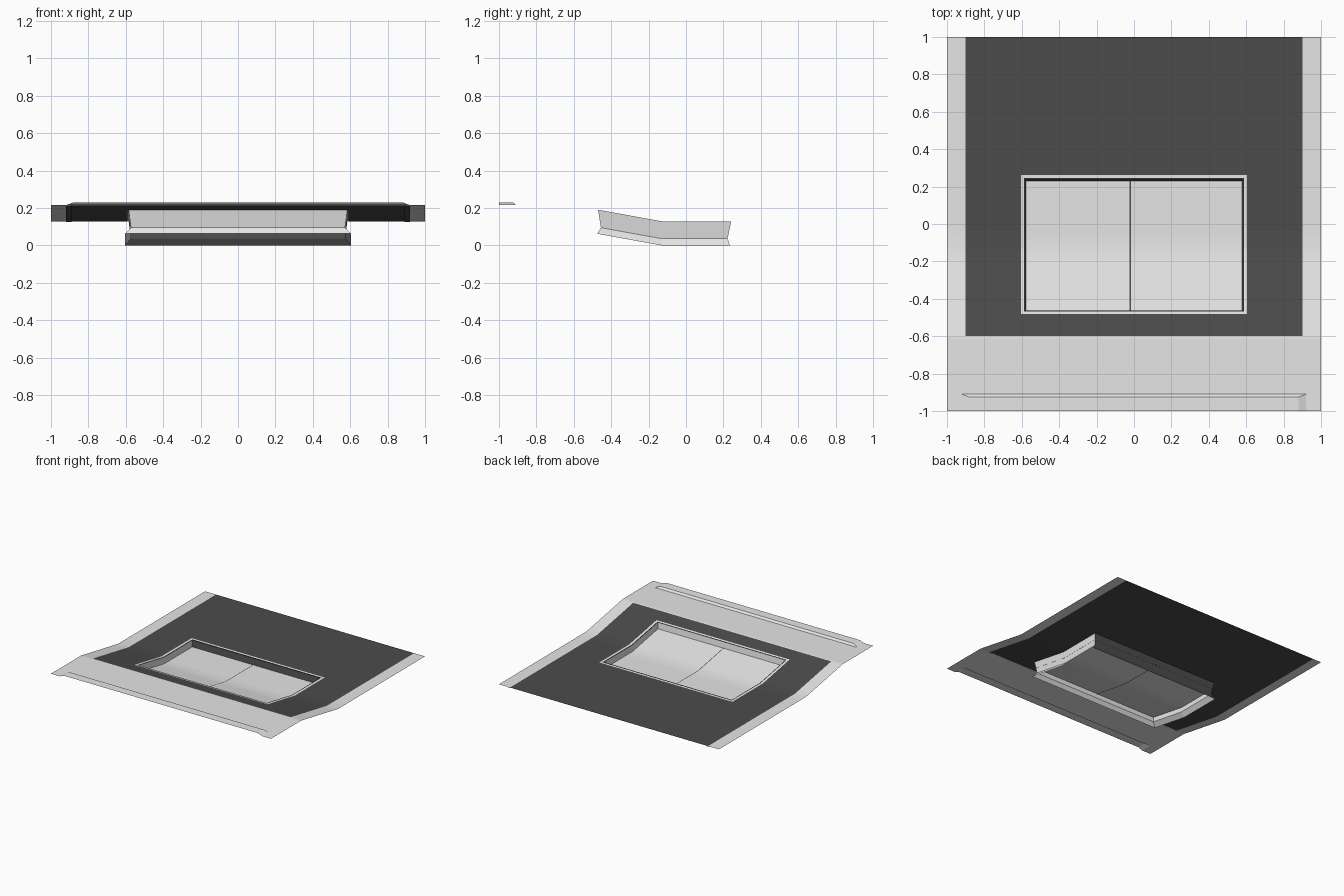
import bpy, bmesh, math

old = bpy.data.objects.get("Cube")
if old:
    bpy.data.objects.remove(old)


def material(name, value):
    m = bpy.data.materials.new(name)
    m.use_nodes = True
    colour = (value, value, value, 1)
    m.diffuse_color = colour
    m.node_tree.nodes["Principled BSDF"].inputs["Base Color"].default_value = colour
    return m


LIGHT = material("light grey", 0.79)
DARK = material("dark grey", 0.072)
BLACK = material("near black", 0.03)
MATS = [LIGHT, DARK, BLACK]

BEND, CREST, LOW, HIGH = -0.13, -0.61, 0.128, 0.215
FLOOR = -0.05


def level(y):
    """Height of the bent sheet at depth y."""
    t = min(max((BEND - y) / (BEND - CREST), 0), 1)
    return LOW + (HIGH - LOW) * t


def finish(name, bm, smooth=False):
    mesh = bpy.data.meshes.new(name)
    bm.to_mesh(mesh)
    bm.free()
    for m in MATS:
        mesh.materials.append(m)
    obj = bpy.data.objects.new(name, mesh)
    bpy.context.collection.objects.link(obj)
    for p in mesh.polygons:
        p.use_smooth = smooth
    return obj


def grid(name, xs, ys, offset, rule):
    """Bent sheet; rule gives a material index, or None for a hole."""
    bm = bmesh.new()
    rows = [[bm.verts.new((x, y, level(y) + offset)) for x in xs] for y in ys]
    for j in range(len(ys) - 1):
        for i in range(len(xs) - 1):
            index = rule((xs[i] + xs[i + 1]) / 2, (ys[j] + ys[j + 1]) / 2)
            if index is not None:
                f = bm.faces.new((rows[j][i], rows[j][i + 1],
                                  rows[j + 1][i + 1], rows[j + 1][i]))
                f.material_index = index
    loose = [v for v in bm.verts if not v.link_faces]
    bmesh.ops.delete(bm, geom=loose, context='VERTS')
    return finish(name, bm, True)


# Surrounding sheet with a dark field, the tray opening and the lip opening
def sheet_rule(x, y):
    if abs(x) < 0.59 and -0.47 < y < 0.245:
        return None
    if abs(x) < 0.92 and y < -0.91:
        return None
    return 1 if abs(x) < 0.9 and y > -0.6 else 0


grid("surround_sheet", [-1, -0.92, -0.9, -0.59, 0.59, 0.9, 0.92, 1],
     [-1, -0.91, -0.62, CREST, -0.6, -0.47, -0.2, BEND, 0, 0.245, 1],
     0, sheet_rule)

# Dark field tucked slightly under the light side margins
for side, label in ((1, "left"), (-1, "right")):
    grid(label + "_underlap", sorted((side * 0.89, side * 0.92)),
         [-0.6, BEND, 1], -0.003, lambda x, y: 1)

# Raised lip along the front edge, open at the front
bm = bmesh.new()
base = [bm.verts.new((x, y, HIGH)) for x, y in
        ((-0.92, -1), (-0.92, -0.91), (0.92, -0.91), (0.92, -1))]
top = [bm.verts.new((x, y, HIGH + 0.015)) for x, y in
       ((-0.88, -1), (-0.88, -0.925), (0.88, -0.925), (0.88, -1))]
bm.faces.new(top[::-1])
for i in range(3):
    bm.faces.new((base[i + 1], base[i], top[i], top[i + 1]))
finish("front_lip", bm)


# Tray frame made by lofting bent rectangular rings
def ring(bm, half, front, back, drop):
    outline = [(-half, front), (half, front), (half, BEND),
               (half, back), (-half, back), (-half, BEND)]
    return [bm.verts.new((x, y, level(y) + drop)) for x, y in outline]


def loft(name, a, b, index, back_index):
    bm = bmesh.new()
    r, s = ring(bm, *a), ring(bm, *b)
    for i in range(6):
        k = (i + 1) % 6
        f = bm.faces.new((r[i], r[k], s[k], s[i]))
        f.material_index = back_index if i == 3 else index
    return finish(name, bm)


rim_out = (0.605, -0.482, 0.262, 0.003)
rim_in = (0.587, -0.468, 0.246, 0.003)
seal = (0.581, -0.462, 0.236, 0.003)
wall_top = (0.585, -0.47, 0.242, 0.001)
waist = (0.572, -0.455, 0.222, -0.092)
foot = (0.603, -0.475, 0.235, -0.128)
loft("tray_rim", rim_out, rim_in, 0, 0)
loft("tray_seal", rim_in, seal, 2, 2)
loft("tray_wall", wall_top, waist, 0, 1)
loft("tray_skirt", foot, waist, 0, 1)

# Tray floor, set halfway down the walls, and the dark centre seam
grid("tray_floor", [-0.579, 0.579], [-0.463, -0.2, BEND, -0.05, 0.232], FLOOR,
     lambda x, y: 0)
for part, lift in (("centre_seam", 0.003), ("seam_underside", -0.003)):
    grid(part, [-0.023, -0.017], [-0.465, -0.2, BEND, -0.05, 0.236],
         FLOOR + lift, lambda x, y: 1)


# Shallow rounded square beads embossed in the floor
def bead(name, cx, cy, half=0.228, radius=0.06):
    bm = bmesh.new()
    verts = []
    for quarter in range(4):
        mid = math.radians(45 + 90 * quarter)
        ox = math.copysign(half - radius, math.cos(mid))
        oy = math.copysign(half - radius, math.sin(mid))
        for k in range(7):
            a = math.radians(90 * quarter + 15 * k)
            verts.append(bm.verts.new((cx + ox + radius * math.cos(a),
                                       cy + oy + radius * math.sin(a), 0)))
    face = bm.faces.new(verts)
    bmesh.ops.inset_region(bm, faces=[face], thickness=0.006, depth=0.002,
                           use_boundary=True)
    bmesh.ops.delete(bm, geom=[face], context='FACES_ONLY')
    for bend in (-0.2, BEND, -0.05):
        bmesh.ops.bisect_plane(bm, geom=bm.verts[:] + bm.edges[:] + bm.faces[:],
                               plane_co=(0, bend, 0), plane_no=(0, 1, 0))
    for v in bm.verts:
        v.co.z += level(v.co.y) + FLOOR + 0.001
    finish(name, bm)


bead("left_floor_bead", 0.262, -0.12)
bead("right_floor_bead", -0.295, -0.12)
